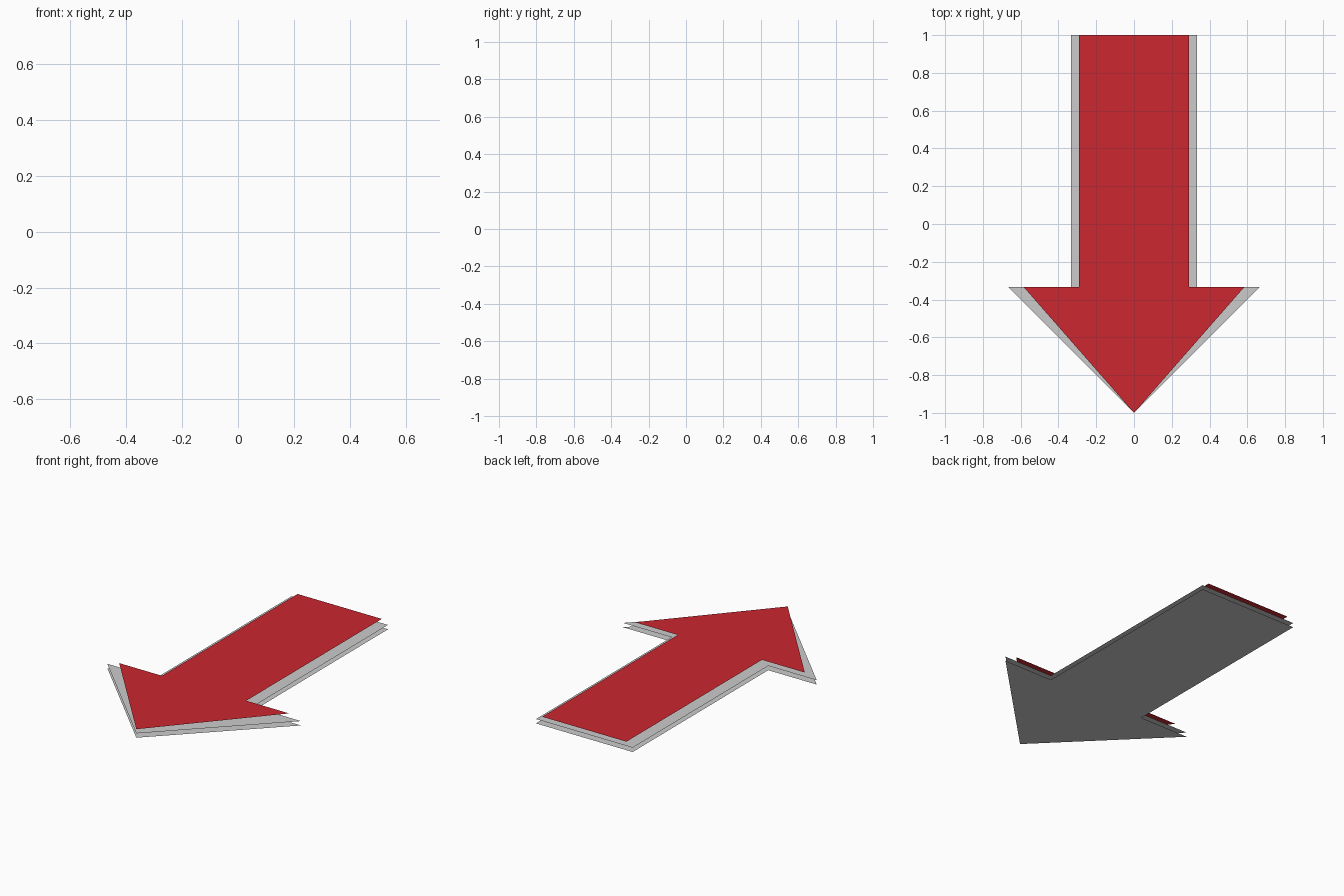
import bpy, bmesh

if "Cube" in bpy.data.objects:
    bpy.data.objects.remove(bpy.data.objects["Cube"])

def arrow(name, shaft, wing, z, color=None):
    # one flat arrow sheet, mirrored half profile, pointing to the front
    half = [(shaft, 1), (shaft, -0.333), (wing, -0.333)]
    pts = [(0, -1)] + [(-x, y) for x, y in half[::-1]] + half
    bm = bmesh.new()
    f = bm.faces.new([bm.verts.new((x, y, z)) for x, y in pts])
    f.normal_update()
    if f.normal.z < 0:
        f.normal_flip()
    me = bpy.data.meshes.new(name)
    bm.to_mesh(me)
    bm.free()
    ob = bpy.data.objects.new(name, me)
    bpy.context.collection.objects.link(ob)
    if color:
        mat = bpy.data.materials.new(name)
        mat.diffuse_color = color
        mat.use_nodes = True
        mat.node_tree.nodes["Principled BSDF"].inputs["Base Color"].default_value = mat.diffuse_color
        me.materials.append(mat)
    return ob

# layered sheets: lower backing, border, coloured face
arrow("lower_backing", 0.333, 0.667, 0.0)
arrow("border", 0.333, 0.667, 0.027)
arrow("red_face", 0.29, 0.585, 0.053, (0.6, 0.02, 0.03, 1))
